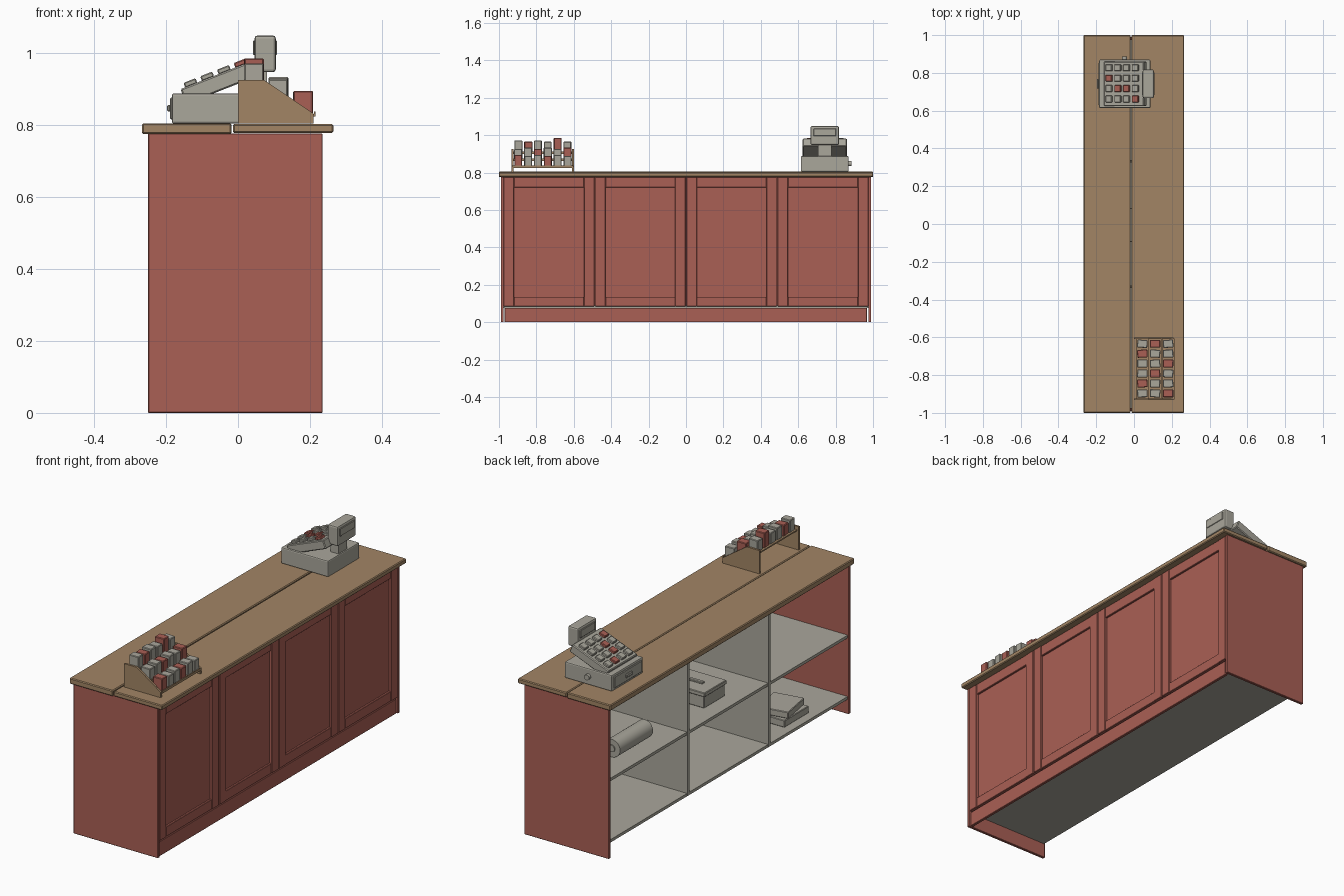
import bpy, bmesh, math
from mathutils import Matrix

if "Cube" in bpy.data.objects:
    bpy.data.objects.remove(bpy.data.objects["Cube"])


def material(name, rgb):
    m = bpy.data.materials.new(name)
    m.use_nodes = True
    m.diffuse_color = (*rgb, 1)
    bsdf = next(n for n in m.node_tree.nodes if n.type == 'BSDF_PRINCIPLED')
    bsdf.inputs["Base Color"].default_value = (*rgb, 1)
    return m


RED = material("painted red", (0.40, 0.115, 0.09))
WOOD = material("tan wood", (0.36, 0.235, 0.13))
GREY = material("warm grey", (0.40, 0.385, 0.33))


def finish(name, bm, mat, bevel=0.0, segments=1):
    mesh = bpy.data.meshes.new(name)
    bmesh.ops.recalc_face_normals(bm, faces=bm.faces)
    bm.to_mesh(mesh)
    bm.free()
    mesh.materials.append(mat)
    ob = bpy.data.objects.new(name, mesh)
    bpy.context.collection.objects.link(ob)
    if bevel:
        mod = ob.modifiers.new("Bevel", 'BEVEL')
        mod.width = bevel
        mod.segments = segments
    return ob


def box(name, mat, x, y, z, bevel=0.0, segments=1):
    """Box from (min, max) ranges along each axis."""
    bm = bmesh.new()
    bmesh.ops.create_cube(bm, size=1)
    for v in bm.verts:
        v.co = [r[0] if c < 0 else r[1] for c, r in zip(v.co, (x, y, z))]
    return finish(name, bm, mat, bevel, segments)


def prism(name, mat, profile, y0, y1):
    """Extrude an x-z profile along y."""
    bm = bmesh.new()
    face = bm.faces.new([bm.verts.new((px, y0, pz)) for px, pz in profile])
    out = bmesh.ops.extrude_face_region(bm, geom=[face])
    for v in out["geom"]:
        if isinstance(v, bmesh.types.BMVert):
            v.co.y = y1
    return finish(name, bm, mat)


def rod(name, mat, x, z, y0, y1, radius, sides=24):
    """Cylinder lying along y."""
    bm = bmesh.new()
    place = Matrix.Translation((x, (y0 + y1) / 2, z)) @ Matrix.Rotation(math.pi / 2, 4, 'X')
    bmesh.ops.create_cone(bm, cap_ends=True, segments=sides, radius1=radius,
                          radius2=radius, depth=y1 - y0, matrix=place)
    for f in bm.faces:
        f.smooth = len(f.verts) == 4
    return finish(name, bm, mat)


def around(c, half):
    return (c - half, c + half)


# Countertop in two boards
box("countertop_rear_board", WOOD, (-0.267, -0.018), (-1, 1), (0.775, 0.805), 0.004)
box("countertop_front_board", WOOD, (-0.014, 0.265), (-1, 1), (0.778, 0.803), 0.004)

# End panels
for side, s in (("front", -1), ("back", 1)):
    box(side + "_end_panel", RED, (-0.25, 0.235), sorted((s * 0.975, s * 0.99)), (0, 0.777), 0.002)

# Kickboard and panelled front
box("kickboard", RED, (0.213, 0.228), (-0.97, 0.968), (0, 0.077), 0.002)
box("front_backing", RED, (0.205, 0.222), (-0.975, 0.975), (0.09, 0.776))
PITCH, STILE, GAP = 0.4875, 0.055, 0.0025
for i in range(4):
    y0 = -0.975 + i * PITCH + (GAP if i else 0)
    y1 = -0.975 + (i + 1) * PITCH - (GAP if i < 3 else 0)
    for k, span in enumerate(((y0, y0 + STILE), (y1 - STILE, y1))):
        box(f"door_{i}_stile_{k}", RED, (0.21, 0.234), span, (0.084, 0.776), 0.002)
    for k, span in enumerate(((0.084, 0.136), (0.72, 0.776))):
        box(f"door_{i}_rail_{k}", RED, (0.21, 0.232), (y0 + STILE, y1 - STILE), span, 0.002)

# Shelving inside
for name, z in (("bottom_shelf", 0.076), ("middle_shelf", 0.394)):
    box(name, GREY, (-0.244, 0.21), (-0.975, 0.975), (z, z + 0.015))
for i, y in enumerate((-0.332, 0.332)):
    box(f"shelf_divider_{i}", GREY, (-0.246, 0.206), around(y, 0.0075), (0.08, 0.776))

# Goods on the shelves
rod("paper_roll", GREY, -0.115, 0.455, 0.5, 0.77, 0.046)
rod("paper_roll_core", GREY, -0.115, 0.455, 0.49, 0.776, 0.018, 16)
box("storage_box", GREY, (-0.16, 0.04), (-0.09, 0.08), (0.409, 0.475), 0.003)
box("storage_box_lid", GREY, (-0.166, 0.046), (-0.096, 0.086), (0.47, 0.492), 0.003)
box("storage_box_handle", GREY, (-0.1, -0.02), around(0, 0.01), (0.49, 0.502), 0.003)
box("lower_ledger", GREY, (-0.2, -0.02), (-0.72, -0.52), (0.091, 0.128), 0.003)
ledger = box("upper_ledger", GREY, (-0.08, 0.08), (-0.09, 0.09), (0, 0.034), 0.003)
ledger.location = (-0.11, -0.62, 0.128)
ledger.rotation_euler.z = math.radians(10)

# Stepped display rack
RACK_Y = (-0.933, -0.6)
SIDE = [(0, 0.804), (0, 0.925), (0.073, 0.925), (0.21, 0.832), (0.21, 0.804)]
prism("rack_front_side", WOOD, SIDE, RACK_Y[0], RACK_Y[0] + 0.01)
prism("rack_back_side", WOOD, SIDE, RACK_Y[1] - 0.01, RACK_Y[1])
tiers = ((0.044, 0.9, 1), (0.112, 0.862, 0), (0.181, 0.824, 2))
for t, (x, z, red_step) in enumerate(tiers):
    box(f"rack_shelf_{t}", WOOD, around(x, 0.034), (RACK_Y[0] + 0.005, RACK_Y[1] - 0.005), (z, z + 0.007))
    box(f"rack_lip_{t}", WOOD, (x + 0.03, x + 0.034), (RACK_Y[0] + 0.005, RACK_Y[1] - 0.005), (z, z + 0.013))
    for i in range(6):
        red = i % 3 == red_step
        tall = 0.058 + 0.006 * ((i + t) % 2) + (0.014 if t == 0 and i == 1 else 0)
        tin = box(f"packet_{t}_{i}", RED if red else GREY, (-0.027, 0.027), (-0.021, 0.021), (0, tall), 0.003)
        tin.location = (x, -0.634 - 0.0525 * i, z + 0.007)
        tin.rotation_euler.z = math.radians((i * 5 + t * 3) % 7 - 3)

# Till base with drawer
TY = 0.742
box("till_base", GREY, (-0.184, 0.087), around(TY, 0.128), (0.804, 0.888), 0.006, 2)
box("till_drawer_front", GREY, (-0.189, -0.18), around(TY, 0.112), (0.816, 0.876), 0.003)
box("till_drawer_handle", GREY, (-0.197, -0.187), around(TY, 0.025), (0.838, 0.856), 0.003)
rod("till_side_knob", GREY, -0.05, 0.848, 0.865, 0.886, 0.014, 16)

# Sloping keyboard: local x runs up the slope, local z is its surface normal
SLOPE = math.radians(21.5)


def on_slope(ob):
    ob.location = (-0.16, TY, 0.9)
    ob.rotation_euler.y = -SLOPE


on_slope(box("till_keyboard", GREY, (0, 0.226), (-0.118, 0.118), (-0.045, 0), 0.004))
RED_KEYS = {(0, 1), (1, 2), (2, 2), (3, 3)}
for c in range(4):
    for r in range(4):
        u, v = 0.032 + c * 0.05, 0.085 - r * 0.055
        mat = RED if (c, r) in RED_KEYS else GREY
        on_slope(box(f"till_key_{c}_{r}", mat, around(u, 0.018), around(v, 0.018), (-0.002, 0.013), 0.003))

# Price display
box("price_display", GREY, (0.046, 0.105), around(TY, 0.076), (0.947, 1.049), 0.008, 2)
for side, x in (("customer", (0.104, 0.109)), ("cashier", (0.042, 0.047))):
    box(side + "_screen", GREY, x, around(TY, 0.06), (0.995, 1.035), 0.002)
box("display_neck", GREY, (0.035, 0.08), around(TY, 0.035), (0.88, 0.955))
